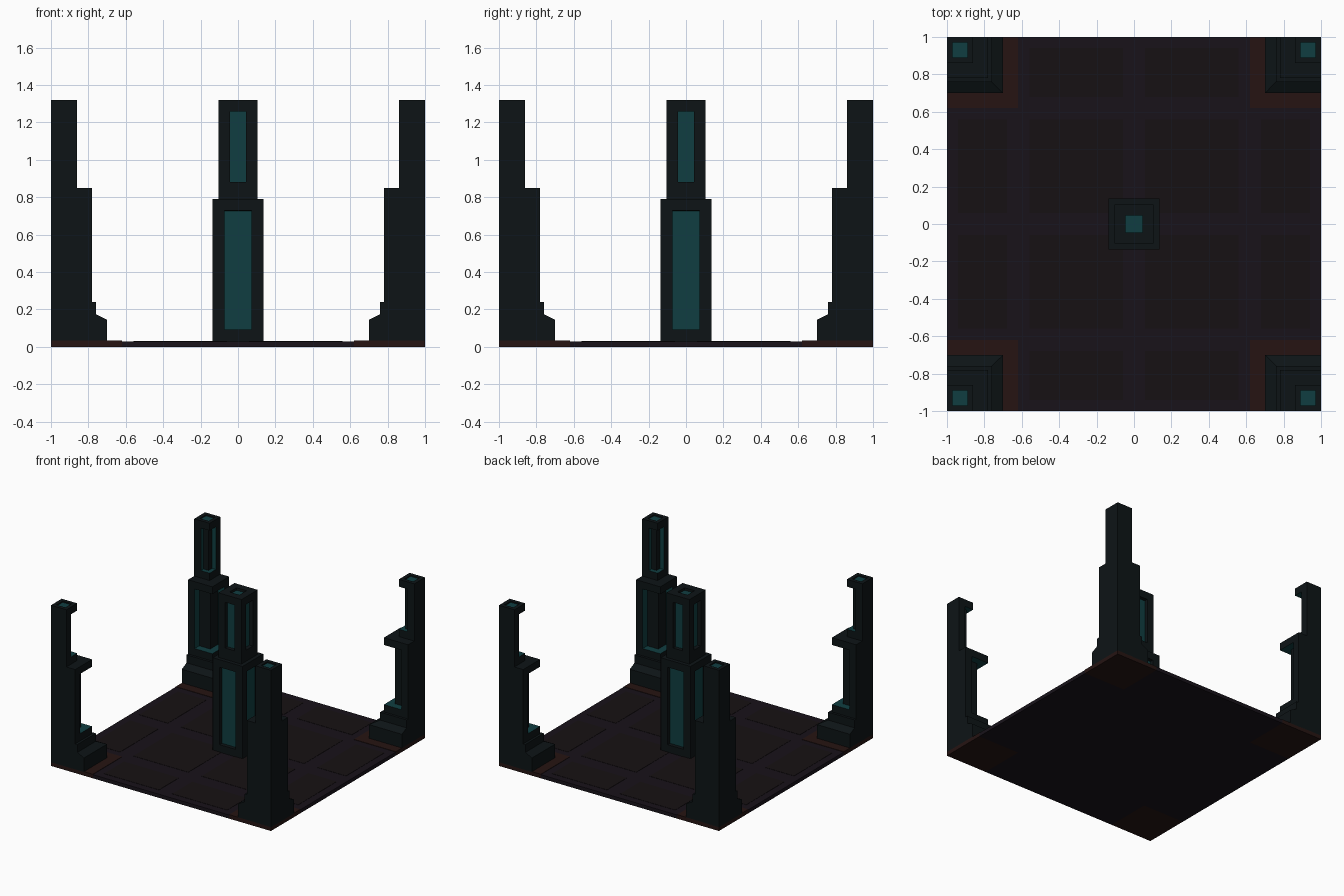
import bpy, bmesh
from mathutils import Vector

if "Cube" in bpy.data.objects:
    bpy.data.objects.remove(bpy.data.objects["Cube"])


def material(name, rgb):
    m = bpy.data.materials.new(name)
    m.diffuse_color = (*rgb, 1)
    m.use_nodes = True
    m.node_tree.nodes["Principled BSDF"].inputs["Base Color"].default_value = m.diffuse_color
    return m


STONE = material("dark_stone", (0.004, 0.007, 0.008))
GLOW = material("teal_panel", (0.005, 0.048, 0.053))
FLOOR = material("purple_floor", (0.009, 0.006, 0.010))
TILE = material("floor_tile", (0.008, 0.0055, 0.0065))
RUST = material("rust_pad", (0.019, 0.007, 0.006))


def finish(bm, name, mats):
    me = bpy.data.meshes.new(name)
    bm.to_mesh(me)
    bm.free()
    for m in mats:
        me.materials.append(m)
    ob = bpy.data.objects.new(name, me)
    bpy.context.collection.objects.link(ob)
    return ob


def box(name, xs, ys, zs, mats, panels=()):
    """Box with sunken panels: (directions, inset, depth, side slot, core slot)."""
    bm = bmesh.new()
    lo = Vector((min(xs), min(ys), min(zs)))
    hi = Vector((max(xs), max(ys), max(zs)))
    bmesh.ops.create_cube(bm, size=1)
    for v in bm.verts:
        v.co = Vector([(lo[i] + hi[i]) / 2 + v.co[i] * (hi[i] - lo[i]) for i in range(3)])
    bm.normal_update()
    groups = []
    for dirs, *rest in panels:
        faces = [f for f in bm.faces if any(f.normal.dot(Vector(d)) > 0.9 for d in dirs)]
        groups.append((faces, [f.normal.copy() for f in faces], rest))
    for faces, normals, (inset, depth, side, core) in groups:
        bmesh.ops.inset_region(bm, faces=faces, thickness=inset, use_even_offset=True)
        ring = bmesh.ops.inset_region(bm, faces=faces, thickness=0.0002, use_even_offset=True)["faces"]
        for f in ring:
            f.material_index = side
        for f, n in zip(faces, normals):
            f.material_index = core
            for v in f.verts:
                v.co -= n * depth
    return finish(bm, name, mats)


def frustum(name, sx, sy, w0, w1, z0, z1):
    """Block tight to a tile corner, sloping on its two inner sides."""
    bm = bmesh.new()
    rings = []
    for w, z in ((w0, z0), (w1, z1)):
        rings.append([bm.verts.new((sx * (1 - u * w), sy * (1 - v * w), z))
                      for u, v in ((0, 0), (1, 0), (1, 1), (0, 1))])
    bm.faces.new(rings[0])
    bm.faces.new(rings[1])
    for i in range(4):
        j = (i + 1) % 4
        bm.faces.new((rings[0][i], rings[0][j], rings[1][j], rings[1][i]))
    bmesh.ops.recalc_face_normals(bm, faces=bm.faces)
    return finish(bm, name, [STONE])


T = 0.03
# floor slab, split around the corner pads
box("floor_middle", (-1, 1), (-0.62, 0.62), (0, T), [FLOOR])
for s in (-1, 1):
    box("floor_edge", (-0.62, 0.62), (s * 0.62, s), (0, T), [FLOOR])

# paving tiles
spans = [(-0.94, -0.68), (-0.56, -0.06), (0.06, 0.56), (0.68, 0.94)]
for i, xs in enumerate(spans):
    for j, ys in enumerate(spans):
        if i in (0, 3) and j in (0, 3):
            continue
        box("paving_tile", xs, ys, (T - 0.005, T + 0.002), [TILE])

# corner pillars
UP = (0, 0, 1)
for sx in (-1, 1):
    for sy in (-1, 1):
        inner = [(-sx, 0, 0), (0, -sy, 0)]

        def span(w):
            return (sx, sx * (1 - w)), (sy, sy * (1 - w))

        box("corner_pad", *span(0.38), (0, T + 0.003), [RUST])
        box("pillar_plinth", *span(0.30), (T, 0.145), [STONE])
        frustum("plinth_slope", sx, sy, 0.30, 0.24, 0.145, 0.175)
        box("plinth_collar", *span(0.24), (0.175, 0.24), [STONE])
        box("pillar_lower", *span(0.22), (0.24, 0.85), [STONE, GLOW],
            [(inner, 0.06, 0.06, 1, 0)])
        box("pillar_upper", *span(0.14), (0.85, 1.32), [STONE, GLOW],
            [(inner, 0.06, 0.035, 1, 0), ([UP], 0.03, 0.01, 0, 1)])

# central column, a panel on every side
sides = [(1, 0, 0), (-1, 0, 0), (0, 1, 0), (0, -1, 0)]
for name, h, z0, z1, top in (("column_lower", 0.135, T, 0.79, []),
                             ("column_upper", 0.105, 0.82, 1.32, [([UP], 0.06, 0.02, 0, 1)])):
    box(name, (-h, h), (-h, h), (z0, z1), [STONE, GLOW],
        [([d], 0.062, 0.03, 0, 1) for d in sides] + top)
box("column_neck", (-0.105, 0.105), (-0.105, 0.105), (0.79, 0.82), [STONE])
